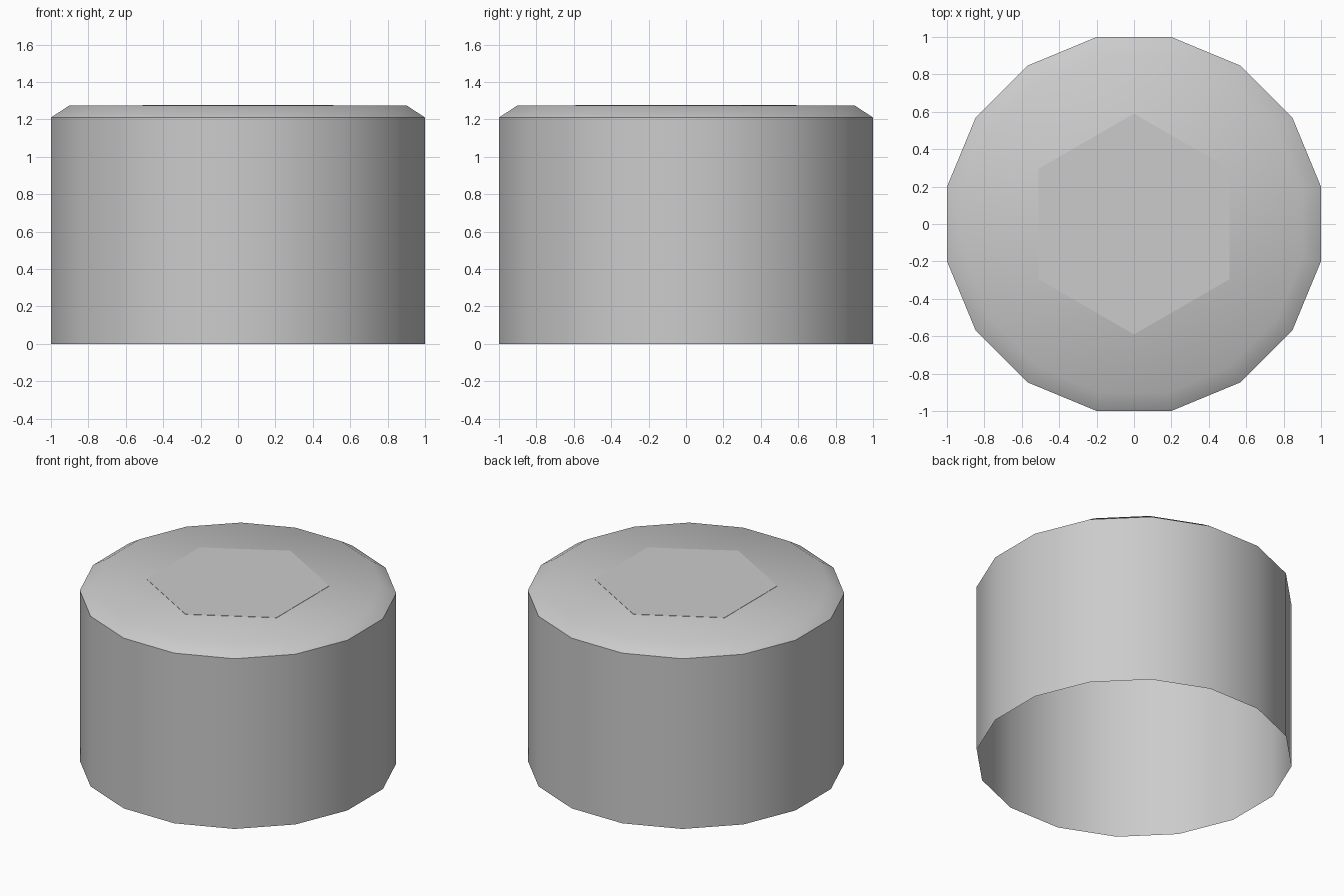
import bpy, bmesh, math

cube = bpy.data.objects.get("Cube")
if cube:
    bpy.data.objects.remove(cube, do_unlink=True)

grey = bpy.data.materials.new("light_grey")
grey.use_nodes = True
GREY = (0.6, 0.6, 0.6, 1)
grey.diffuse_color = GREY
grey.node_tree.nodes["Principled BSDF"].inputs["Base Color"].default_value = GREY


def ring(bm, sides, radius, z, turn):
    """Regular polygon of vertices at height z."""
    return [bm.verts.new((radius * math.cos(turn + math.tau * i / sides),
                          radius * math.sin(turn + math.tau * i / sides), z))
            for i in range(sides)]


def stack(name, sides, profile, turn):
    """Walls through (radius, z) rings, closed on top and open below."""
    bm = bmesh.new()
    rings = [ring(bm, sides, r, z, turn) for r, z in profile]
    for low, high in zip(rings, rings[1:]):
        for i in range(sides):
            j = (i + 1) % sides
            bm.faces.new((low[i], low[j], high[j], high[i]))
    bm.faces.new(rings[-1])
    mesh = bpy.data.meshes.new(name)
    bm.to_mesh(mesh)
    bm.free()
    mesh.materials.append(grey)
    obj = bpy.data.objects.new(name, mesh)
    bpy.context.collection.objects.link(obj)
    return obj


# Hollow body: sixteen sides, flats on the axes, bevelled shoulder
SIDES = 16
CORNER = 1 / math.cos(math.pi / SIDES)
body = stack("body_shell", SIDES,
             [(CORNER, 0), (CORNER, 1.21), (0.9 * CORNER, 1.275)],
             math.pi / SIDES)
bpy.ops.object.select_all(action='DESELECT')
bpy.context.view_layer.objects.active = body
body.select_set(True)
bpy.ops.object.shade_smooth_by_angle(angle=math.radians(40))

# Thin hexagon lying on the top, points towards front and back
stack("hexagon_plate", 6, [(0.59, 1.275), (0.59, 1.277)], math.pi / 2)
